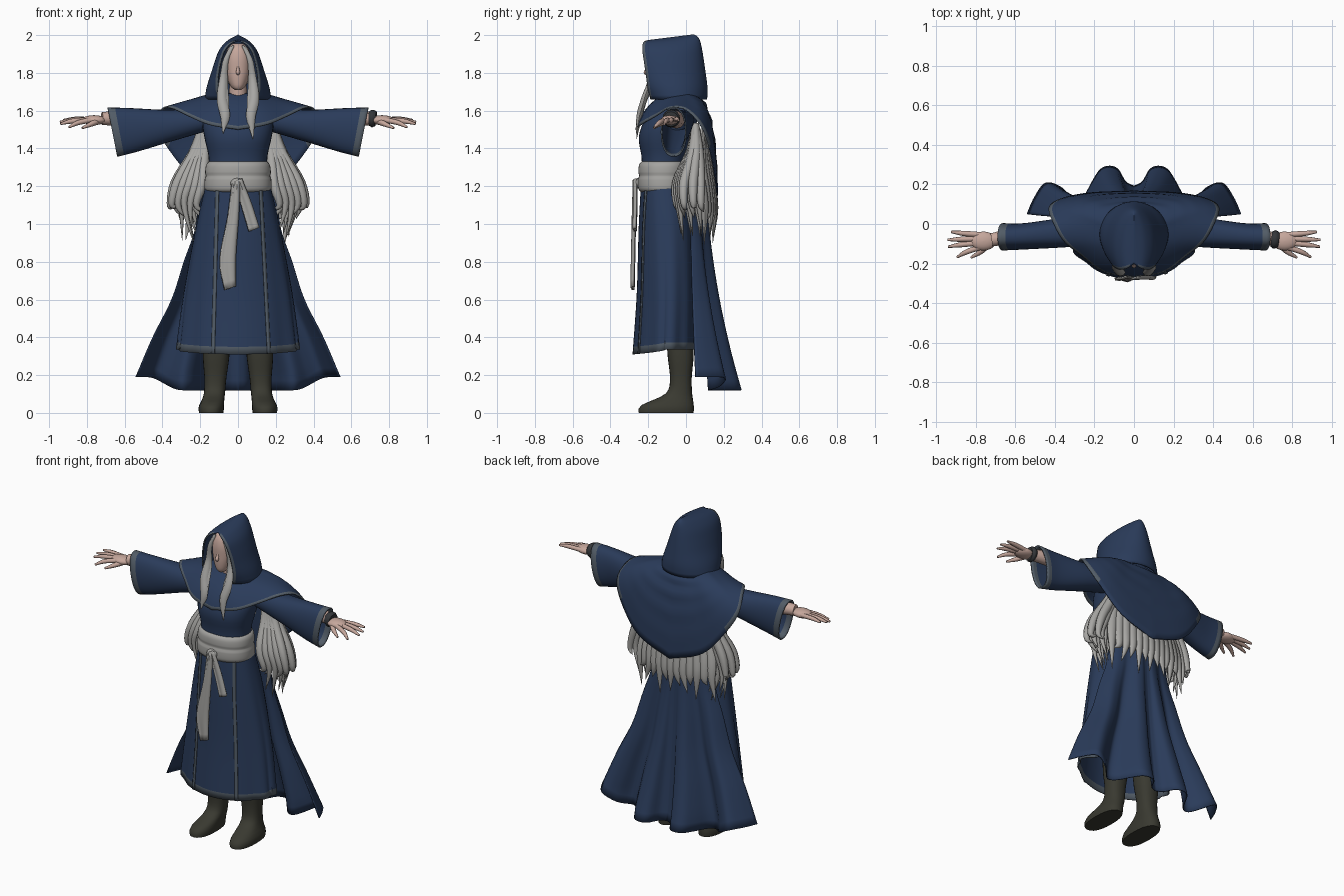
import bpy, bmesh, math, random
from mathutils import Vector as V
from math import sin, cos, pi

if "Cube" in bpy.data.objects:
    bpy.data.objects.remove(bpy.data.objects["Cube"])

random.seed(4)


def material(name, rgb):
    m = bpy.data.materials.new(name)
    m.diffuse_color = (*rgb, 1)
    m.use_nodes = True
    m.node_tree.nodes["Principled BSDF"].inputs["Base Color"].default_value = m.diffuse_color
    return m


BLUE = material("navy cloth", (0.023, 0.044, 0.102))
TRIM = material("slate trim", (0.085, 0.108, 0.135))
HAIR = material("silver hair", (0.39, 0.385, 0.37))
SASH = material("pale sash", (0.37, 0.365, 0.35))
SKIN = material("skin", (0.56, 0.385, 0.33))
BOOT = material("boot leather", (0.041, 0.041, 0.030))
DARK = material("dark bracelet", (0.035, 0.038, 0.042))


def keys(table, t):
    """Smooth interpolation of rows (t, a, b, ...)."""
    n = len(table)
    t = min(max(t, table[0][0]), table[-1][0])
    i = next(k for k in range(n - 1) if t <= table[k + 1][0])
    a, b = table[i], table[i + 1]
    p, q = table[max(i - 1, 0)], table[min(i + 2, n - 1)]
    h = b[0] - a[0]
    s = (t - a[0]) / h
    out = []
    for k in range(1, len(a)):
        m0 = (b[k] - p[k]) / (b[0] - p[0]) * h
        m1 = (q[k] - a[k]) / (q[0] - a[0]) * h
        out.append((2*s**3 - 3*s*s + 1) * a[k] + (s**3 - 2*s*s + s) * m0
                   + (3*s*s - 2*s**3) * b[k] + (s**3 - s*s) * m1)
    return out


def surface(name, fn, nu, nv, mats, close=False, caps=False, rule=None, thick=0):
    """Grid from fn(u, v); rule(i, j) picks the material of each cell."""
    bm = bmesh.new()
    cols = nu if close else nu + 1
    g = [[bm.verts.new(fn(i / nu, j / nv)) for i in range(cols)] for j in range(nv + 1)]
    for j in range(nv):
        for i in range(nu):
            k = (i + 1) % cols
            f = bm.faces.new((g[j][i], g[j][k], g[j + 1][k], g[j + 1][i]))
            f.material_index = rule(i, j) if rule else 0
    if caps:
        bm.faces.new(g[0])
        bm.faces.new(g[-1])
    bmesh.ops.remove_doubles(bm, verts=bm.verts, dist=1e-5)
    bmesh.ops.recalc_face_normals(bm, faces=bm.faces)
    me = bpy.data.meshes.new(name)
    bm.to_mesh(me)
    bm.free()
    for m in mats:
        me.materials.append(m)
    for p in me.polygons:
        p.use_smooth = True
    me.set_sharp_from_angle(angle=math.radians(50))
    ob = bpy.data.objects.new(name, me)
    bpy.context.collection.objects.link(ob)
    if thick:
        s = ob.modifiers.new("thickness", 'SOLIDIFY')
        s.thickness, s.offset = thick, 0
    return ob


def spow(c, p):
    return math.copysign(abs(c) ** p, c)


def loft(name, table, nu, nv, mats, p=0.9, caps=True, **kw):
    """Stacked rounded sections: rows (z, centre x, half width, front y, back y)."""
    z0, z1 = table[0][0], table[-1][0]

    def fn(u, v):
        z = z0 + (z1 - z0) * v
        cx, hx, yf, yb = keys(table, z)
        a = 2 * pi * u
        return V((cx + hx * spow(cos(a), p), (yf + yb) / 2 + (yb - yf) / 2 * spow(sin(a), p), z))
    return surface(name, fn, nu, nv, mats, True, caps, **kw)


def tube(name, pts, radii, mat, nu=8, nv=14, flat=1.0):
    """Tapered tube; pts are spread evenly along it, flat squashes it in depth."""
    tab = [(i / (len(pts) - 1), *p) for i, p in enumerate(pts)]
    rad = [(i / (len(radii) - 1), r) for i, r in enumerate(radii)]

    def fn(u, v):
        c = V(keys(tab, v))
        d = (V(keys(tab, min(v + .02, 1))) - V(keys(tab, max(v - .02, 0)))).normalized()
        s = d.cross(V((0, 1, 0))).normalized()
        w = s.cross(d)
        r, a = max(keys(rad, v)[0], .001), 2 * pi * u
        return c + s * r * cos(a) + w * r * flat * sin(a)
    return surface(name, fn, nu, nv, [mat], True, True)


def ball(name, c, r, mat, n=20):
    def fn(u, v):
        a, b = 2 * pi * u, pi * (.01 + .98 * v)
        return V((c[0] + r[0]*sin(b)*cos(a), c[1] + r[1]*sin(b)*sin(a), c[2] + r[2]*cos(b)))
    return surface(name, fn, n, n // 2, [mat], True, True)


# Skirt with rippled sides and a trimmed hem
SKIRT = [(0, .165, -.235, .0), (.25, .215, -.247, .04), (.65, .28, -.258, .06), (1, .32, -.28, .06)]


def skirt_point(a, t, out=0.0):
    hx, yf, yb = keys(SKIRT, t)
    ripple = 1 + .03 * t * sin(11 * a) * cos(a) ** 2
    x = (hx + out) * cos(a) * ripple
    p = .85 + .75 * t if sin(a) < 0 else .85
    y = (yf + yb) / 2 + ((yb - yf) / 2 + out) * spow(sin(a), p) * ripple
    return V((x, y, 1.22 - t * (.885 + .025 * max(0, -sin(a)))))


surface("skirt", lambda u, v: skirt_point(2 * pi * u, v), 72, 23, [BLUE, TRIM], True,
        rule=lambda i, j: int(j >= 22), thick=.006)
for side, x0, x1 in (("right", -.105, -.13), ("left", .115, .16)):
    def strip(u, v):
        hx = keys(SKIRT, v)[0]
        x = x0 + (x1 - x0) * v + (u - .5) * .017
        return skirt_point(-math.acos(x / hx), v, .006)
    surface("skirt_trim_" + side, strip, 2, 28, [TRIM], thick=.004)

# Bodice, sash, knot and hanging sash ends
loft("bodice", [(1.18, 0, .16, -.235, 0), (1.35, 0, .155, -.235, 0), (1.46, 0, .178, -.25, .03),
                (1.55, 0, .185, -.22, .06), (1.62, 0, .13, -.17, .05), (1.67, 0, .07, -.11, .03)],
     36, 16, [BLUE])
loft("sash", [(1.17, 0, .165, -.24, .0), (1.185, 0, .177, -.252, .01), (1.24, 0, .176, -.254, .01),
              (1.255, 0, .17, -.247, .005), (1.27, 0, .174, -.252, .01), (1.315, 0, .168, -.248, .01),
              (1.33, 0, .155, -.235, 0)], 40, 18, [SASH])
ball("sash_knot", (-.005, -.256, 1.215), (.035, .022, .028), SASH)
ENDS = {"long": [(0, -.01, -.270, 1.22, .02), (.3, -.025, -.275, 1.04, .028),
                 (.75, -.055, -.28, .80, .042), (1, -.042, -.283, .65, .028)],
        "short": [(0, 0, -.268, 1.22, .018), (.5, .045, -.268, 1.09, .024), (1, .085, -.272, .96, .026)]}
for key, tab in ENDS.items():
    def band(u, v):
        x, y, z, w = keys(tab, v)
        return V((x + (u - .5) * 2 * w, y + .006 * sin(7 * u), z + .02 * u))
    surface("sash_end_" + key, band, 6, 16, [SASH], thick=.012)

# Long cape flaring into deep folds at the hem, corners lifted
HEM = [(0, 0, .19), (.1, .045, .215), (.17, .08, .275), (.25, .125, .292), (.33, .17, .275),
       (.41, .21, .215), (.48, .25, .145), (.56, .3, .12), (.67, .37, .185), (.8, .45, .205),
       (.9, .505, .13), (1, .54, .05)]
WIDTH = [(.19, .54), (.4, .45), (.6, .35), (.8, .285), (1.0, .22), (1.45, .19)]


def cape(u, v):
    s = 2 * u - 1
    hx, hy = keys(HEM, abs(s))
    lift = min(max((abs(s) - .55) / .3, 0), 1)
    z = 1.45 - v * (1.33 - .07 * lift * lift * (3 - 2 * lift))
    w = v * v
    x = math.copysign(hx, s) / .54 * keys(WIDTH, z)[0]
    return V((x, (.10 - .08 * s * s) * (1 - w) + hy * w, z))


surface("cape", cape, 90, 26, [BLUE], thick=.006)

# Shoulder capelet: edge point and drape control point, front to back
DRAPE = [(0, 0, -.265, 1.50, 0, -.23, 1.62), (.12, .15, -.24, 1.525, .12, -.20, 1.635),
         (.25, .27, -.155, 1.575, .2, -.12, 1.655), (.36, .355, -.085, 1.615, .24, -.05, 1.655),
         (.46, .405, .0, 1.605, .26, .02, 1.66), (.56, .43, .08, 1.52, .28, .09, 1.67),
         (.68, .37, .125, 1.40, .24, .15, 1.65), (.82, .23, .155, 1.24, .14, .16, 1.63),
         (1, 0, .165, 1.15, 0, .165, 1.63)]


def capelet(u, v):
    s = 2 * u - 1
    t = 1 - abs(s)
    v = v * 22 / 21 * (.925 + .03 * t) if v < 21.5 / 22 else 1
    k = keys(DRAPE, t)
    neck = V((.11 * sin(pi * t), -.03 - .08 * cos(pi * t), 1.69))
    p = neck * (1 - v) ** 2 + V(k[3:]) * 2 * v * (1 - v) + V(k[:3]) * v * v
    p.y += .008 * sin(10 * pi * v + 2 * abs(s)) * t ** 3 * (1 - v)
    return V((0 if t > .999 or t < .001 else math.copysign(p.x, s), p.y, p.z))


surface("capelet", capelet, 80, 22, [BLUE, TRIM], thick=.008,
        rule=lambda i, j: int(j >= 21 and (i < 27 or i > 52)))

# Hood: U-shaped sections open at the front, trimmed along the opening
HOOD = [(1.66, .172, -.185, .108, 150), (1.72, .163, -.20, .11, 140), (1.80, .138, -.212, .10, 132),
        (1.87, .117, -.222, .09, 130), (1.93, .094, -.23, .08, 130), (1.97, .064, -.228, .07, 130),
        (1.99, .036, -.22, .058, 130), (2.0, 0, -.20, .04, 130)]


def hood(u, v):
    z = 1.66 + .34 * (1 - (1 - v) ** 1.6)
    hx, yf, yb, am = keys(HOOD, z)
    am = math.radians(am)
    a = (2 * u - 1) * am
    f = (1 - cos(a)) / (1 - cos(am))
    return V((hx * sin(a), yb - (yb - yf) * f, z - .03 * f * ((z - 1.66) / .34) ** 4))


surface("hood", hood, 48, 24, [BLUE, TRIM], rule=lambda i, j: int(i in (0, 47) and j < 22), thick=.008)

# Head, neck and face
ball("back_hair_cap", (0, -.08, 1.83), (.085, .09, .11), HAIR)
loft("face", [(1.71, 0, .018, -.185, -.12), (1.725, 0, .037, -.197, -.08), (1.77, 0, .056, -.205, -.06),
              (1.82, 0, .066, -.207, -.06), (1.88, 0, .066, -.207, -.06), (1.93, 0, .055, -.195, -.06),
              (1.955, 0, .03, -.175, -.08)], 28, 18, [SKIN])
tube("nose", [(0, -.198, 1.845), (0, -.206, 1.82), (0, -.213, 1.802), (0, -.2, 1.792)],
     [.005, .008, .011, .005], SKIN)
tube("neck", [(0, -.08, 1.60), (0, -.09, 1.76)], [.05, .045], SKIN, nu=14)

# Front hair locks, framing the face and falling over the chest
for s, side in ((-1, "right"), (1, "left")):
    low = 1.45 if s > 0 else 1.48
    tube("front_lock_" + side, [(s*.025, -.193, 1.945), (s*.062, -.196, 1.87), (s*.078, -.188, 1.77),
                                (s*.085, -.222, 1.66), (s*.068, -.247, 1.57), (s*.08, -.262, low)],
         [.006, .013, .02, .027, .025, .002], HAIR, nv=26, flat=.6)
    tube("inner_lock_" + side, [(s*.035, -.185, 1.94), (s*.068, -.19, 1.85), (s*.072, -.187, 1.74),
                                (s*.064, -.222, 1.64), (s*.05, -.25, 1.53)],
         [.008, .016, .019, .017, .002], HAIR, nv=20, flat=.6)

# Side hair bundles spreading out from under the capelet
for s, side in ((-1, "right"), (1, "left")):
    for i in range(14):
        f = i / 13
        y = -.05 + .13 * ((i * 5) % 14) / 13
        wide = .19 + .14 * f
        tip = 1.07 - .17 * sin(pi * min(f * 1.25, 1)) + random.uniform(-.025, .04)
        tube(f"side_hair_{side}_{i}", [(s * (.155 + .03 * f), .05, 1.53), (s * (.175 + .06 * f), .04 + y * .35, 1.38),
                                       (s * wide, y * .95, 1.22), (s * (wide + .03), y, 1.10),
                                       (s * (wide + random.uniform(-.03, .035)), y + .015, tip)],
             [.02, .027, .027, .017, .001], HAIR, nv=18, flat=.95)

# Back hair hanging in chunky locks below the capelet
for i in range(13):
    x = -.24 + .04 * i
    y = .14 - .9 * x * x
    tip = .95 + (.06 if i % 2 else -.03) + random.uniform(-.03, .03)
    tube(f"back_hair_{i}", [(x * .6, .09, 1.5), (x * .85, y - .02, 1.32), (x, y, 1.16),
                            (x * 1.05, y + .012, 1.06), (x * 1.08 + random.uniform(-.03, .03), y + .008, tip)],
         [.02, .03, .034, .024, .001], HAIR, nv=16, flat=.75)

# Sleeves, arms, hands and boots for both sides
SLEEVE = [(0, .15, 1.50, 1.60, -.10, .04), (.45, .38, 1.44, 1.60, -.115, .025),
          (.8, .58, 1.385, 1.61, -.125, .0), (1, .69, 1.36, 1.613, -.13, .0)]
FINGERS = [("index", (.80, -.115), (.895, -.168), 1.512), ("middle", (.81, -.095), (.94, -.115), 1.53),
           ("ring", (.81, -.075), (.943, -.08), 1.54), ("little", (.80, -.055), (.925, -.04), 1.55)]
LEG = [(0, .142, .064, -.25, .04), (.025, .142, .068, -.25, .042), (.05, .138, .064, -.222, .04),
       (.075, .13, .058, -.155, .036), (.11, .124, .056, -.10, .032), (.18, .12, .058, -.085, .03),
       (.3, .116, .07, -.097, .04), (.5, .11, .075, -.11, .04)]
for s, side in ((-1, "right"), (1, "left")):
    def sleeve(u, v):
        x, zb, zt, yf, yb = keys(SLEEVE, v)
        a = 2 * pi * u
        k = (1 + sin(a)) / 2
        return V((s * (x - .05 * v * (1 - k)), (yf + yb) / 2 + (yb - yf) / 2 * spow(cos(a), .8), zb + (zt - zb) * k))
    surface("sleeve_" + side, sleeve, 32, 28, [BLUE, TRIM], True, rule=lambda i, j: int(j >= 26), thick=.008)
    tube("forearm_" + side, [(s*.42, -.05, 1.55), (s*.6, -.06, 1.56), (s*.72, -.08, 1.558)],
         [.045, .042, .034], SKIN, nu=14)
    ball("palm_" + side, (s*.762, -.086, 1.55), (.066, .048, .026), SKIN)
    for name, a, b, z in FINGERS:
        m = ((a[0] + b[0]) / 2, (a[1] + b[1]) / 2)
        tube(f"{name}_finger_{side}", [(s*(a[0] - .03), a[1], 1.552), (s*m[0], m[1], (z + 1.56) / 2),
                                       (s*b[0], b[1], z)], [.014, .013, .006], SKIN, nv=8)
    tube("thumb_" + side, [(s*.735, -.10, 1.548), (s*.775, -.14, 1.53), (s*.825, -.17, 1.508)],
         [.018, .014, .006], SKIN, nv=8)
    loft("boot_" + side, [(z, s * cx, hx, yf, yb) for z, cx, hx, yf, yb in LEG], 24, 24, [BOOT], p=.85)

# Bracelet on one wrist
tube("bracelet", [(.695, -.076, 1.558), (.712, -.078, 1.558), (.73, -.08, 1.556)],
     [.039, .047, .039], DARK, nu=16, nv=6)
